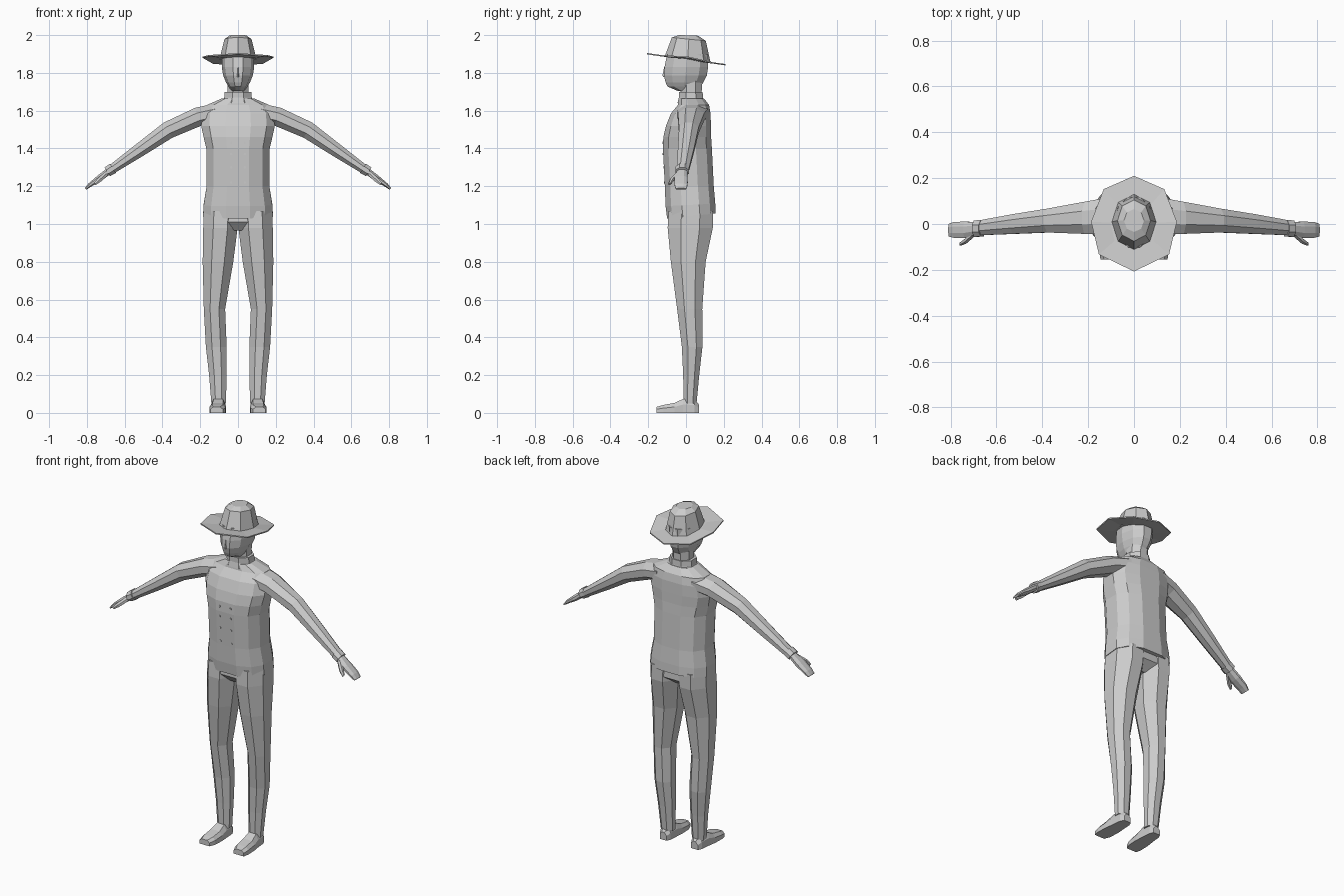
import bpy, bmesh, math
from mathutils import Vector

grey = bpy.data.materials.new("plain grey")
grey.diffuse_color = (0.6, 0.6, 0.6, 1)


def loft(name, rings, mirror=False):
    """Skin a list of equal-length point rings and cap both ends."""
    bm = bmesh.new()
    vs = [[bm.verts.new(p) for p in r] for r in rings]
    n = len(vs[0])
    for a, b in zip(vs, vs[1:]):
        for i in range(n):
            j = (i + 1) % n
            bm.faces.new((a[i], a[j], b[j], b[i]))
    bm.faces.new(vs[0][::-1])
    bm.faces.new(vs[-1])
    bmesh.ops.recalc_face_normals(bm, faces=bm.faces)
    me = bpy.data.meshes.new(name)
    bm.to_mesh(me)
    bm.free()
    me.materials.append(grey)
    ob = bpy.data.objects.new(name, me)
    bpy.context.collection.objects.link(ob)
    if mirror:
        ob.modifiers.new("mirror", 'MIRROR').use_mirror_merge = False
    return ob


def unit_ring(n, phase, power=1.0):
    """Rounded outline scaled to fill the square -1..1."""
    pts = []
    for i in range(n):
        a = 2 * math.pi * (i + phase) / n
        c, s = math.cos(a), math.sin(a)
        pts.append((math.copysign(abs(c) ** power, c), math.copysign(abs(s) ** power, s)))
    mx, my = max(p[0] for p in pts), max(p[1] for p in pts)
    return [(x / mx, y / my) for x, y in pts]


def flat_ring(z, x0, x1, y0, y1, tilt=0.0, n=8, phase=0.5, power=1.0):
    """Horizontal ring inside given bounds, tilted along y."""
    out = []
    for u, v in unit_ring(n, phase, power):
        y = (y0 + y1) / 2 + v * (y1 - y0) / 2
        out.append(Vector(((x0 + x1) / 2 + u * (x1 - x0) / 2, y, z + tilt * y)))
    return out


def body(name, rows, **kw):
    """Centred part; rows are z, half width, front y, back y, tilt."""
    return loft(name, [flat_ring(z, -w, w, a, b, t, **kw) for z, w, a, b, t in rows])


def limb(name, rows, n=8):
    """Limb along a path; rows are x, y, z, half thickness, half depth."""
    pts = [Vector(r[:3]) for r in rows]
    rings = []
    for i, r in enumerate(rows):
        d = pts[min(i + 1, len(pts) - 1)] - pts[max(i - 1, 0)]
        d.y = 0
        d.normalize()
        up = Vector((-d.z, 0, d.x))
        rings.append([pts[i] + up * (u * r[3]) + Vector((0, v * r[4], 0))
                      for u, v in unit_ring(n, 0.5)])
    return loft(name, rings, True)


# Jacket with tilted hem and sloping shoulders
body("jacket", [
    (1.04, 0.185, -0.100, 0.157, 0.10),
    (1.10, 0.182, -0.108, 0.155, 0.05),
    (1.20, 0.166, -0.112, 0.147, 0),
    (1.40, 0.168, -0.122, 0.137, 0),
    (1.46, 0.182, -0.120, 0.133, 0),
    (1.52, 0.195, -0.106, 0.132, 0),
    (1.585, 0.190, -0.080, 0.130, 0),
    (1.63, 0.165, -0.043, 0.122, 0),
    (1.665, 0.085, -0.038, 0.095, 0)], n=12, power=0.8)

# Buttons in two rows
for k, (z, y) in enumerate([(1.43, -0.122), (1.37, -0.121), (1.30, -0.117), (1.22, -0.113)]):
    loft(f"button_pair_{k + 1}",
         [[Vector((0.036 + u * 0.006, y + dy, z + v * 0.006)) for u, v in unit_ring(6, 0)]
          for dy in (0.002, -0.003)], True)

# Collar, neck and head
body("collar", [(1.64, 0.082, -0.045, 0.098, 0), (1.67, 0.073, -0.038, 0.09, 0),
                (1.70, 0.070, -0.038, 0.088, 0)])
body("neck", [(1.66, 0.055, -0.030, 0.082, 0), (1.76, 0.055, -0.030, 0.085, 0)])
body("head", [
    (1.705, 0.038, -0.045, 0.070, 0),
    (1.728, 0.050, -0.098, 0.078, 0),
    (1.750, 0.064, -0.108, 0.092, 0),
    (1.785, 0.078, -0.117, 0.110, 0),
    (1.83, 0.086, -0.114, 0.117, 0),
    (1.90, 0.086, -0.100, 0.117, 0)], n=10, phase=0)

# Nose wedge
loft("nose", [[Vector((x * s, y, z)) for x, y, z in
               ((-1, -0.105, zz), (1, -0.105, zz), (0, yy, zz))]
              for s, zz, yy in ((0.013, 1.778, -0.122), (0.012, 1.79, -0.124), (0.006, 1.83, -0.116))])

# Hat: crown and thin brim that lifts at the sides
body("hat_crown", [
    (1.873, 0.098, -0.112, 0.130, -0.14),
    (1.980, 0.072, -0.075, 0.105, -0.10),
    (1.999, 0.044, -0.035, 0.065, -0.04)], phase=0)
half = [(0.132, 0.152, 0), (0.187, 0.01, 0.012), (0.153, -0.133, 0)]
outline = ([(0, 0.21, 0)] + half + [(0, -0.207, 0)]
           + [(-x, y, c) for x, y, c in reversed(half)])


def brim_ring(scale, dz):
    return [Vector((x * scale, y * scale, 1.873 - 0.14 * y * scale + c * scale + dz))
            for x, y, c in outline]


loft("hat_brim", [brim_ring(0.55, -0.004), brim_ring(1, -0.004),
                  brim_ring(1, 0.003), brim_ring(0.55, 0.003)])

# Sleeves, cuffs, hands and thumbs
limb("sleeve", [
    (0.11, 0.035, 1.59, 0.050, 0.080),
    (0.21, 0.027, 1.568, 0.050, 0.070),
    (0.37, 0.015, 1.497, 0.046, 0.052),
    (0.52, 0.000, 1.392, 0.036, 0.043),
    (0.675, -0.017, 1.285, 0.024, 0.032)])
limb("cuff", [(0.662, -0.019, 1.295, 0.029, 0.036), (0.692, -0.020, 1.276, 0.027, 0.036)])
limb("hand", [
    (0.68, -0.020, 1.283, 0.018, 0.026),
    (0.735, -0.025, 1.241, 0.017, 0.036),
    (0.785, -0.026, 1.206, 0.011, 0.034),
    (0.806, -0.027, 1.186, 0.006, 0.028)])
limb("thumb", [
    (0.695, -0.040, 1.268, 0.012, 0.014),
    (0.732, -0.073, 1.235, 0.012, 0.013),
    (0.757, -0.087, 1.212, 0.007, 0.008)], n=6)

# Trousers: hips and legs
body("trouser_hips", [(1.08, 0.165, -0.088, 0.135, 0), (1.01, 0.165, -0.092, 0.138, 0),
                      (0.965, 0.05, -0.05, 0.08, 0)], n=12, power=0.8)
loft("trouser_leg", [flat_ring(*r) for r in [
    (1.07, 0.000, 0.180, -0.092, 0.142),
    (0.98, 0.002, 0.184, -0.097, 0.142),
    (0.80, 0.025, 0.187, -0.080, 0.104),
    (0.55, 0.068, 0.181, -0.047, 0.086),
    (0.35, 0.060, 0.170, -0.022, 0.087),
    (0.20, 0.060, 0.153, -0.015, 0.070),
    (0.05, 0.064, 0.141, -0.012, 0.056)]], True)

# Shoes lofted from heel to toe with sloped top edges
loft("shoe", [[Vector(p) for p in ((a, y, 0), (b, y, 0), (b, y, h * 0.6),
                                   (b - 0.015, y, h), (a + 0.015, y, h), (a, y, h * 0.6))]
              for y, a, b, h in [
                  (0.068, 0.080, 0.125, 0.045),
                  (0.045, 0.070, 0.137, 0.070),
                  (-0.015, 0.066, 0.143, 0.074),
                  (-0.060, 0.063, 0.150, 0.053),
                  (-0.120, 0.066, 0.152, 0.042),
                  (-0.155, 0.080, 0.146, 0.032)]], True)
